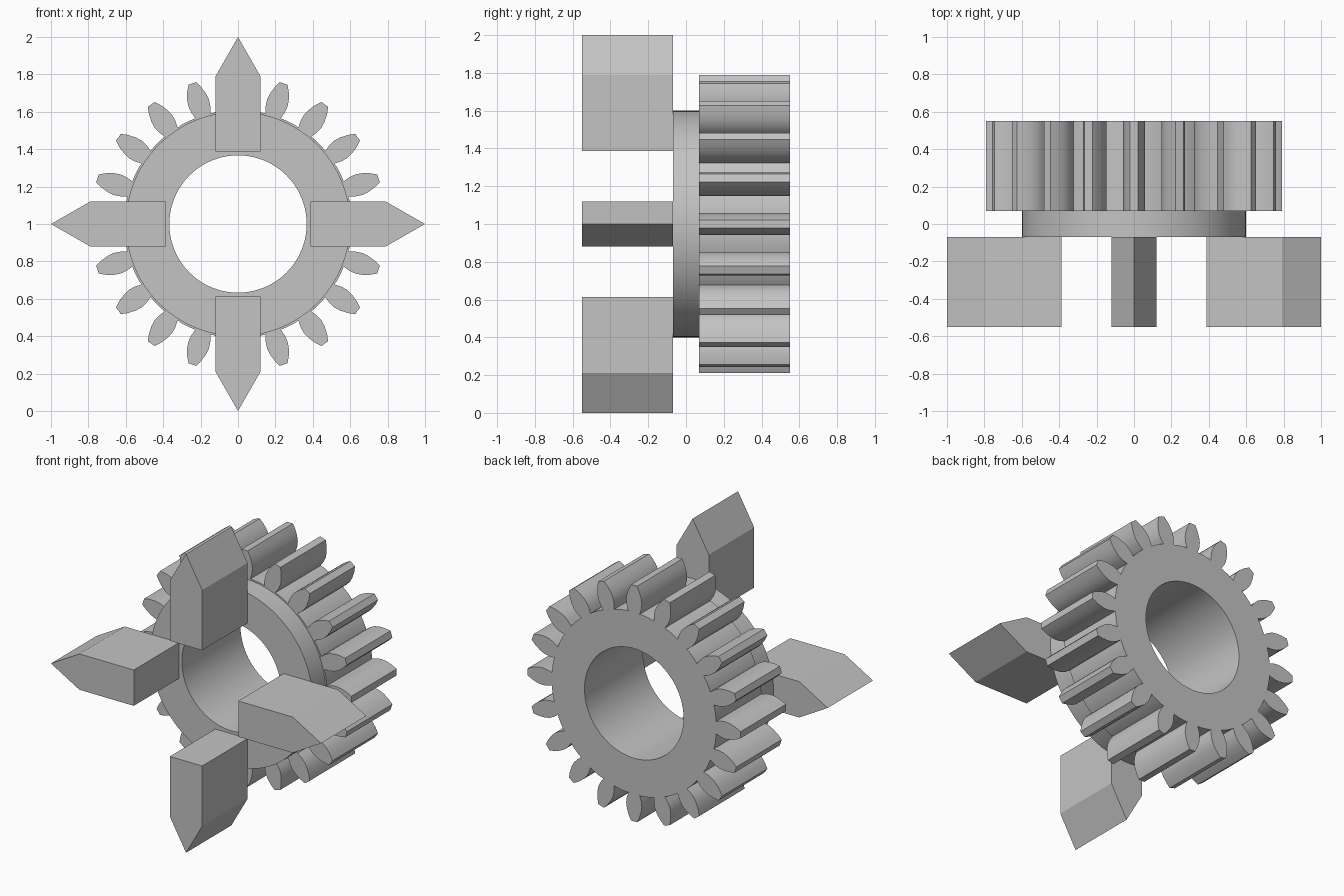
import bpy
import bmesh
from math import sin, cos, tau, atan2, hypot
from mathutils import Vector

cube = bpy.data.objects.get("Cube")
if cube:
    bpy.data.objects.remove(cube, do_unlink=True)

AXIS_Z = 1.0
BORE = 0.367
TEETH = 20

grey = bpy.data.materials.new("plain grey")
grey.use_nodes = True
colour = (0.55, 0.55, 0.55, 1)
grey.diffuse_color = colour
grey.node_tree.nodes["Principled BSDF"].inputs["Base Color"].default_value = colour


def polar(radius, angle):
    return radius * cos(angle), radius * sin(angle)


def circle(radius, count=96):
    return [polar(radius, tau * i / count) for i in range(count)]


def extrude_profile(name, loops, y0, y1):
    """Fill the closed loops (outline and holes) and extrude them along y."""
    bm = bmesh.new()
    edges = []
    for loop in loops:
        verts = [bm.verts.new((x, y0, z + AXIS_Z)) for x, z in loop]
        edges += [bm.edges.new((v, verts[i - 1])) for i, v in enumerate(verts)]
    if len(loops) == 1:
        bm.faces.new(verts)
    else:
        bmesh.ops.triangle_fill(bm, edges=edges, use_beauty=True, normal=Vector((0, -1, 0)))
    ext = bmesh.ops.extrude_face_region(bm, geom=bm.faces[:], use_keep_orig=True)
    moved = [g for g in ext["geom"] if isinstance(g, bmesh.types.BMVert)]
    bmesh.ops.translate(bm, verts=moved, vec=(0, y1 - y0, 0))
    bmesh.ops.recalc_face_normals(bm, faces=bm.faces[:])
    mesh = bpy.data.meshes.new(name)
    bm.to_mesh(mesh)
    bm.free()
    mesh.materials.append(grey)
    obj = bpy.data.objects.new(name, mesh)
    bpy.context.collection.objects.link(obj)
    bpy.ops.object.select_all(action="DESELECT")
    obj.select_set(True)
    bpy.context.view_layer.objects.active = obj
    bpy.ops.object.shade_smooth_by_angle(angle=0.45)
    return obj


# Gear outline: bulged tooth flanks (distance from axis, half width) and root arcs
flank = [(0.607, 0.042), (0.645, 0.054), (0.68, 0.058),
         (0.715, 0.053), (0.755, 0.040), (0.79, 0.022)]
tooth = [(r, -w) for r, w in flank] + [(r, w) for r, w in reversed(flank)]
pitch = tau / TEETH
outline = []
for i in range(TEETH):
    for r, w in tooth:
        outline.append(polar(hypot(r, w), i * pitch + atan2(w, r)))
    for step in (0.35, 0.5, 0.65):
        outline.append(polar(0.61, (i + step) * pitch))
extrude_profile("gear", [outline, circle(BORE)], 0.07, 0.55)

# Plain collar in front of the gear
extrude_profile("collar", [circle(0.6), circle(BORE)], -0.07, 0.07)

# Four pointed prongs standing forward from the collar
prong = [(0.387, -0.12), (0.79, -0.12), (1.0, 0), (0.79, 0.12), (0.387, 0.12)]
for i, side in enumerate(("left", "top", "right", "bottom")):
    c, s = cos(i * tau / 4), sin(i * tau / 4)
    turned = [(x * c - z * s, x * s + z * c) for x, z in prong]
    extrude_profile(side + "_prong", [turned], -0.55, -0.07)
